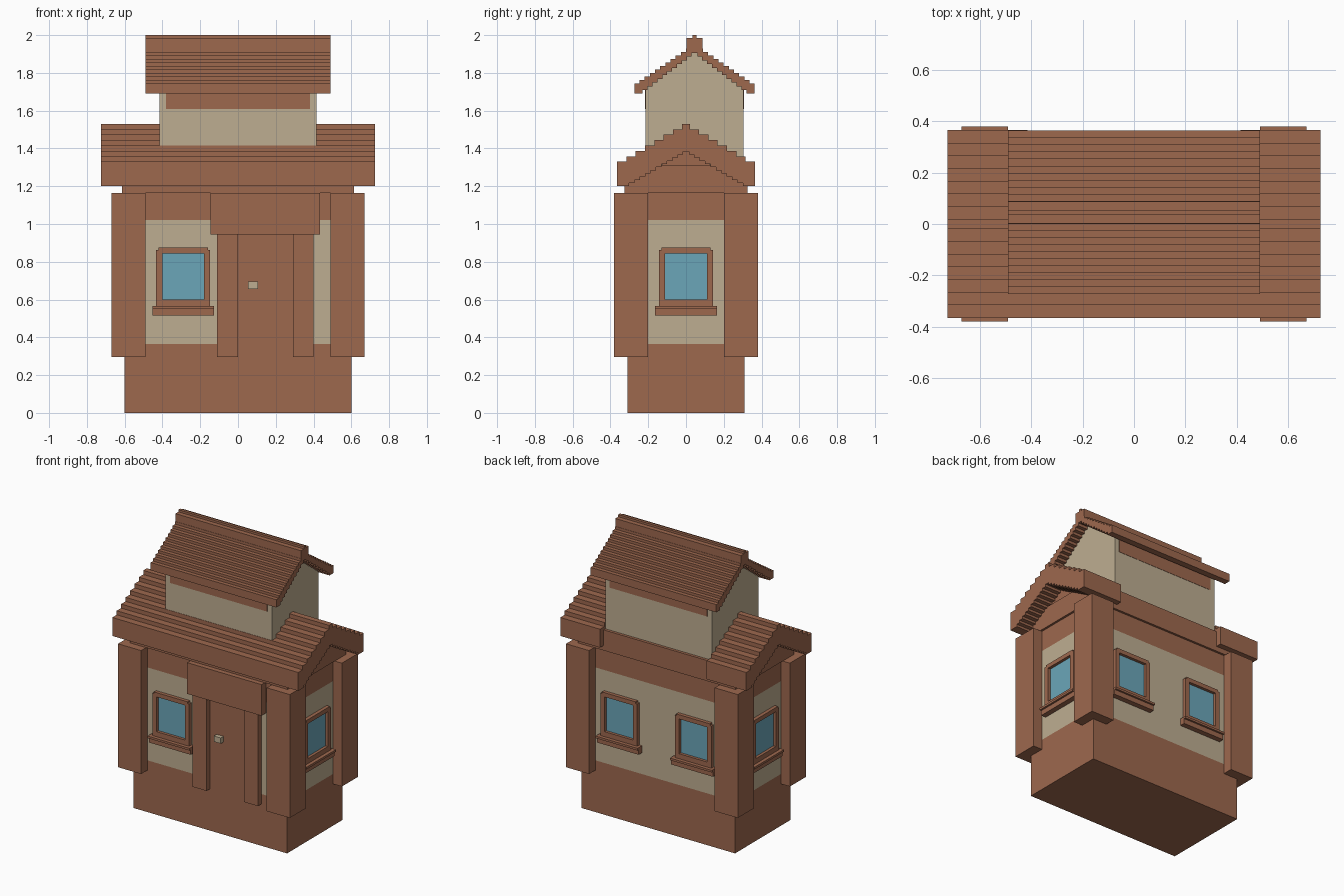
import bpy
import bmesh
import math
from mathutils import Matrix

if "Cube" in bpy.data.objects:
    bpy.data.objects.remove(bpy.data.objects["Cube"], do_unlink=True)


def material(name, rgb):
    m = bpy.data.materials.new(name)
    m.use_nodes = True
    color = (*rgb, 1.0)
    m.diffuse_color = color
    m.node_tree.nodes["Principled BSDF"].inputs["Base Color"].default_value = color
    return m


brown = material("reddish brown wood", (0.337, 0.138, 0.076))
cream = material("cream plaster", (0.515, 0.423, 0.283))
blue = material("blue glass", (0.147, 0.381, 0.485))


def finish(name, bm, mats, turn=0):
    bm.transform(Matrix.Rotation(math.radians(turn), 4, "Z"))
    bmesh.ops.recalc_face_normals(bm, faces=bm.faces)
    mesh = bpy.data.meshes.new(name)
    bm.to_mesh(mesh)
    bm.free()
    for m in mats:
        mesh.materials.append(m)
    ob = bpy.data.objects.new(name, mesh)
    bpy.context.collection.objects.link(ob)
    return ob


def box_mesh(x, y, z):
    bm = bmesh.new()
    bmesh.ops.create_cube(bm, size=1)
    for v in bm.verts:
        for i, (a, b) in enumerate((x, y, z)):
            v.co[i] = a if v.co[i] < 0 else b
    return bm


def box(name, x, y, z, mat, turn=0):
    return finish(name, box_mesh(x, y, z), [mat], turn)


def prism(name, outline, x, mat):
    """Extrude a (y, z) outline along x."""
    bm = bmesh.new()
    face = bm.faces.new([bm.verts.new((x[0], y, z)) for y, z in outline])
    out = bmesh.ops.extrude_face_region(bm, geom=[face])["geom"]
    moved = [g for g in out if isinstance(g, bmesh.types.BMVert)]
    bmesh.ops.translate(bm, verts=moved, vec=(x[1] - x[0], 0, 0))
    return finish(name, bm, [mat])


def stairs(start, end, n):
    """Stepped line from a high inner point down to a low outer point."""
    (w0, z0), (w1, z1) = start, end
    pts = []
    for i in range(n + 1):
        w = w0 + (w1 - w0) * i / n
        pts.append((w, z0 + (z1 - z0) * i / n))
        if i < n:
            pts.append((w, z0 + (z1 - z0) * (i + 1) / n))
    return pts


def half_roof(outer, n_out, inner, n_in):
    top = stairs(*outer, n_out)
    under = stairs(*inner, n_in)
    eave = [(outer[1][0], inner[1][1])]
    return [(0, top[0][1])] + top + eave + under[::-1] + [(0, under[0][1])]


# Main walls, banded by height
bm = box_mesh((-0.6, 0.6), (-0.31, 0.31), (0, 1.2))
for h in (0.365, 1.02):
    bmesh.ops.bisect_plane(bm, geom=bm.verts[:] + bm.edges[:] + bm.faces[:],
                           plane_co=(0, 0, h), plane_no=(0, 0, 1))
for f in bm.faces:
    f.material_index = int(0.365 < f.calc_center_median().z < 1.02)
finish("walls", bm, [brown, cream])

# Top beam and corner posts
box("wall_top_beam", (-0.615, 0.615), (-0.325, 0.325), (1.165, 1.31), brown)
for sx in (-1, 1):
    for sy in (-1, 1):
        box("corner_post", sorted((sx * 0.49, sx * 0.67)),
            sorted((sy * 0.2, sy * 0.38)), (0.295, 1.165), brown)

# Doorway
box("door", (0, 0.29), (-0.314, -0.3), (0.295, 0.945), brown)
for x in (-0.11, 0.29):
    box("door_post", (x, x + 0.11), (-0.35, -0.3), (0.295, 0.945), brown)
box("door_lintel", (-0.145, 0.435), (-0.36, -0.3), (0.945, 1.165), brown)
box("door_knob", (0.053, 0.107), (-0.345, -0.31), (0.655, 0.695), cream)


def window(u, wall, turn):
    def part(name, half, out, z, mat, shift=0):
        box(name, (u + shift - half, u + shift + half),
            (-wall - out, -wall + 0.01), z, mat, turn)

    part("window_glass", 0.111, 0.005, (0.6, 0.845), blue)
    for s in (-1, 1):
        part("window_side_frame", 0.0165, 0.025, (0.565, 0.863), brown, s * 0.1265)
    part("window_top_frame", 0.131, 0.025, (0.845, 0.875), brown)
    part("window_bottom_frame", 0.11, 0.025, (0.565, 0.6), brown)
    part("window_sill", 0.163, 0.05, (0.55, 0.565), brown)
    part("window_sill_support", 0.163, 0.037, (0.515, 0.55), brown)


window(-0.29, 0.31, 0)
for u in (-0.29, 0.29):
    window(u, 0.31, 180)
for turn in (90, 270):
    window(0, 0.6, turn)

# Lower roof: the back slope is open where the upper storey stands
half = half_roof(((0.02, 1.53), (0.365, 1.33)), 7, ((0.015, 1.385), (0.33, 1.2)), 11)
prism("lower_roof_front", [(-y, z) for y, z in half], (-0.725, 0.725), brown)
for side in ((-0.725, -0.415), (0.415, 0.725)):
    prism("lower_roof_back", half, side, brown)
prism("lower_gable", [(-0.3, 1.2), (0.3, 1.2), (0, 1.4)], (-0.6, 0.6), brown)

# Upper storey with its trim panels
mid = 0.045
prism("upper_storey", [(mid - 0.26, 1.25), (mid + 0.26, 1.25), (mid + 0.26, 1.73),
                       (mid, 1.92), (mid - 0.26, 1.73)], (-0.415, 0.415), cream)
for y in (mid - 0.262, mid + 0.258):
    box("upper_trim_panel", (-0.38, 0.38), (y, y + 0.004), (1.61, 1.73), brown)

# Upper roof and ridge
half = half_roof(((0.045, 1.93), (0.318, 1.745)), 10, ((0.015, 1.905), (0.3, 1.69)), 11)
full = half + [(-y, z) for y, z in half[-2:0:-1]]
prism("upper_roof", [(y + mid, z) for y, z in full], (-0.49, 0.49), brown)
box("ridge_cap", (-0.49, 0.49), (mid - 0.043, mid + 0.043), (1.92, 1.985), brown)
box("ridge_tip", (-0.49, 0.49), (mid - 0.01, mid + 0.01), (1.98, 2.0), brown)
